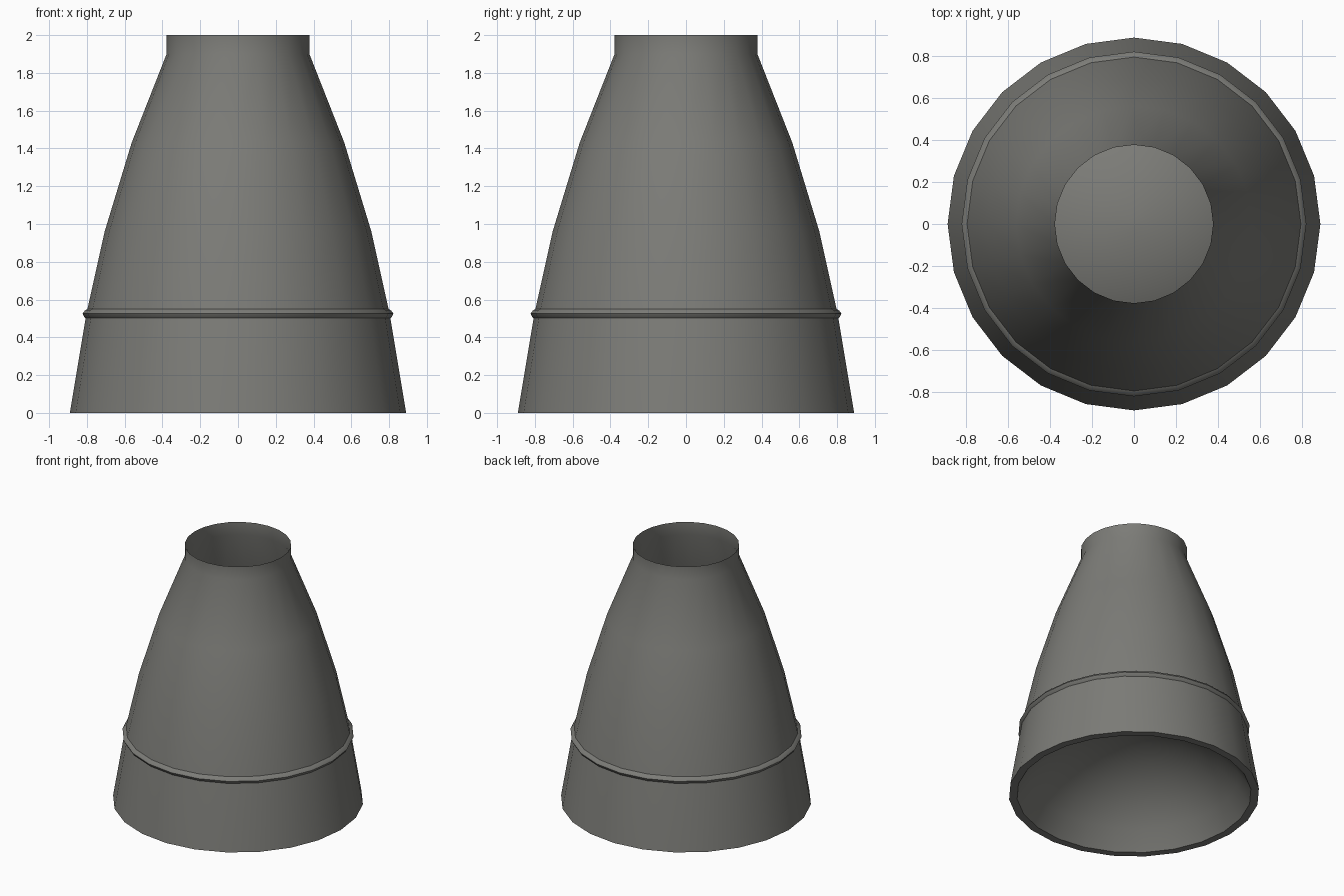
import bpy, bmesh, math

if "Cube" in bpy.data.objects:
    bpy.data.objects.remove(bpy.data.objects["Cube"])

SIDES = 24

metal = bpy.data.materials.new("warm_grey_metal")
metal.diffuse_color = (0.2, 0.2, 0.185, 1)
metal.use_nodes = True
metal.node_tree.nodes["Principled BSDF"].inputs["Base Color"].default_value = metal.diffuse_color


def lathe(name, profile, cap_end=False, angle=30):
    """Spin (radius, height) points around z."""
    bm = bmesh.new()
    rings = []
    for r, z in profile:
        rings.append([bm.verts.new((r * math.cos(2 * math.pi * i / SIDES),
                                    r * math.sin(2 * math.pi * i / SIDES), z))
                      for i in range(SIDES)])
    for a, b in zip(rings, rings[1:]):
        for i in range(SIDES):
            j = (i + 1) % SIDES
            bm.faces.new((a[i], a[j], b[j], b[i]))
    if cap_end:
        bm.faces.new(rings[-1])
    mesh = bpy.data.meshes.new(name)
    bm.to_mesh(mesh)
    bm.free()
    mesh.materials.append(metal)
    ob = bpy.data.objects.new(name, mesh)
    bpy.context.collection.objects.link(ob)
    bpy.ops.object.select_all(action='DESELECT')
    ob.select_set(True)
    bpy.context.view_layer.objects.active = ob
    bpy.ops.object.shade_smooth_by_angle(angle=math.radians(angle))
    return ob


# Outer bell with a thin open collar on top
lathe("outer_bell", [(0.89, 0), (0.807, 0.5), (0.797, 0.55), (0.706, 0.96),
                     (0.563, 1.43), (0.378, 1.9), (0.378, 2.0)])

# Rounded band around the bell
lathe("band", [(0.805, 0.5), (0.814, 0.508), (0.823, 0.525),
               (0.811, 0.542), (0.797, 0.55)], angle=60)

# Flat bottom rim
rim = lathe("bottom_rim", [(0.89, 0), (0.833, 0)])
rim.data.flip_normals()

# Shallow domed inner wall closing the bell
HEIGHT = 0.5
RADIUS = (0.833 ** 2 + HEIGHT ** 2) / (2 * HEIGHT)
START = math.asin(0.833 / RADIUS)
arc = [START * k / 6 for k in (6, 5, 4, 3, 2, 1, 0.2)]
inner = lathe("inner_dome", [(RADIUS * math.sin(a),
                              RADIUS * math.cos(a) - RADIUS + HEIGHT)
                             for a in arc], cap_end=True)
inner.data.flip_normals()
